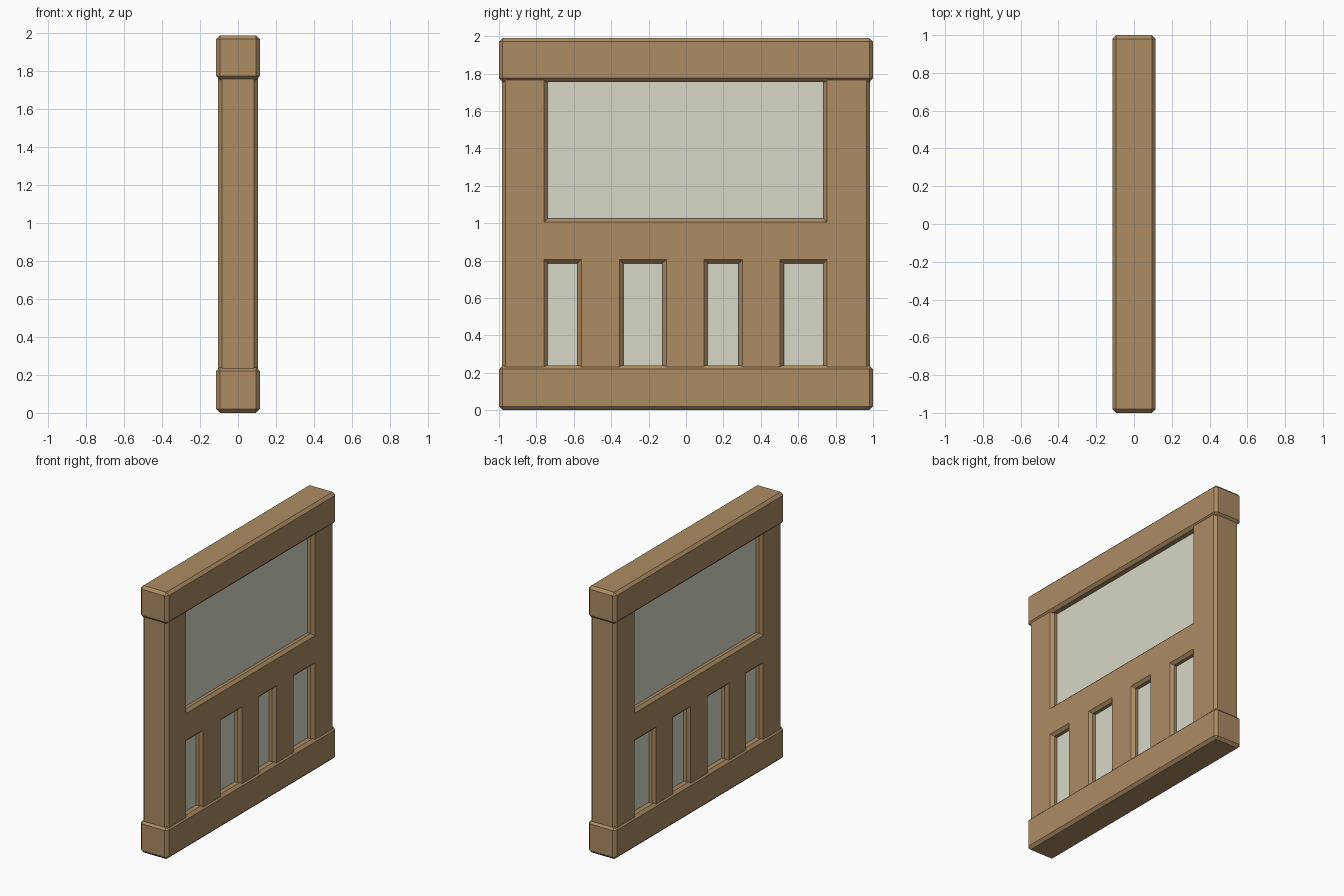
import bpy, bmesh

if "Cube" in bpy.data.objects:
    bpy.data.objects.remove(bpy.data.objects["Cube"])

BEVEL = 0.02


def material(name, color):
    m = bpy.data.materials.new(name)
    m.use_nodes = True
    m.diffuse_color = (*color, 1)
    bsdf = m.node_tree.nodes["Principled BSDF"]
    bsdf.inputs["Base Color"].default_value = (*color, 1)
    bsdf.inputs["Roughness"].default_value = 0.9
    return m


wood = material("brown wood", (0.413, 0.262, 0.127))
paper = material("pale paper", (0.679, 0.686, 0.565))


def finish(bm, name, mat, bevel=BEVEL):
    """Chamfer the outward edges and turn the mesh into an object."""
    bmesh.ops.recalc_face_normals(bm, faces=bm.faces)
    bm.normal_update()
    if bevel:
        edges = [e for e in bm.edges if e.is_convex and e.calc_face_angle(0) > 0.5]
        bmesh.ops.bevel(bm, geom=edges, offset=bevel, offset_type='OFFSET',
                        segments=1, affect='EDGES', profile=0.5)
    mesh = bpy.data.meshes.new(name)
    bm.to_mesh(mesh)
    bm.free()
    mesh.materials.append(mat)
    obj = bpy.data.objects.new(name, mesh)
    bpy.context.collection.objects.link(obj)
    return obj


def box(name, mat, half_x, y0, y1, z0, z1, bevel=BEVEL):
    bm = bmesh.new()
    bmesh.ops.create_cube(bm, size=1)
    for v in bm.verts:
        v.co = (v.co.x * 2 * half_x,
                y0 if v.co.y < 0 else y1,
                z0 if v.co.z < 0 else z1)
    return finish(bm, name, mat, bevel)


# Top and bottom beams
box("top_beam", wood, 0.115, -1, 1, 1.755, 1.99)
box("bottom_beam", wood, 0.115, -1, 1, 0, 0.24)

# Frame: posts, middle rail and lower uprights as one chamfered slab
LOWER_OPENINGS = [(-0.74, -0.58), (-0.335, -0.125), (0.115, 0.282), (0.523, 0.735)]
WINDOW = (-0.74, 0.735)
Z_LEVELS = [0.12, 0.785, 1.025, 1.87]
FRAME_X, FRAME_Y = 0.105, 0.985

columns = [-FRAME_Y] + [y for pair in LOWER_OPENINGS for y in pair] + [FRAME_Y]
bm = bmesh.new()
grid = [[bm.verts.new((-FRAME_X, y, z)) for z in Z_LEVELS] for y in columns]
last = len(columns) - 2
for i in range(last + 1):
    for j in range(3):
        lower_gap = j == 0 and i % 2 == 1
        window_gap = j == 2 and 0 < i < last
        if not (lower_gap or window_gap):
            bm.faces.new((grid[i][j], grid[i + 1][j],
                          grid[i + 1][j + 1], grid[i][j + 1]))
bmesh.ops.delete(bm, geom=[v for v in bm.verts if not v.link_faces], context='VERTS')
ext = bmesh.ops.extrude_face_region(bm, geom=bm.faces[:], use_keep_orig=True)
bmesh.ops.translate(bm, vec=(2 * FRAME_X, 0, 0),
                    verts=[g for g in ext["geom"] if isinstance(g, bmesh.types.BMVert)])
bmesh.ops.recalc_face_normals(bm, faces=bm.faces)
bmesh.ops.dissolve_limit(bm, angle_limit=0.01, verts=bm.verts, edges=bm.edges)
finish(bm, "frame", wood)

# Paper panes set inside the openings
PANE_X, TUCK = 0.06, 0.01
box("window_pane", paper, PANE_X, WINDOW[0] - TUCK, WINDOW[1] + TUCK, 1.015, 1.8, 0)
for n, (a, b) in enumerate(LOWER_OPENINGS, 1):
    box(f"lower_pane_{n}", paper, PANE_X, a - TUCK, b + TUCK, 0.2, 0.795, 0)
